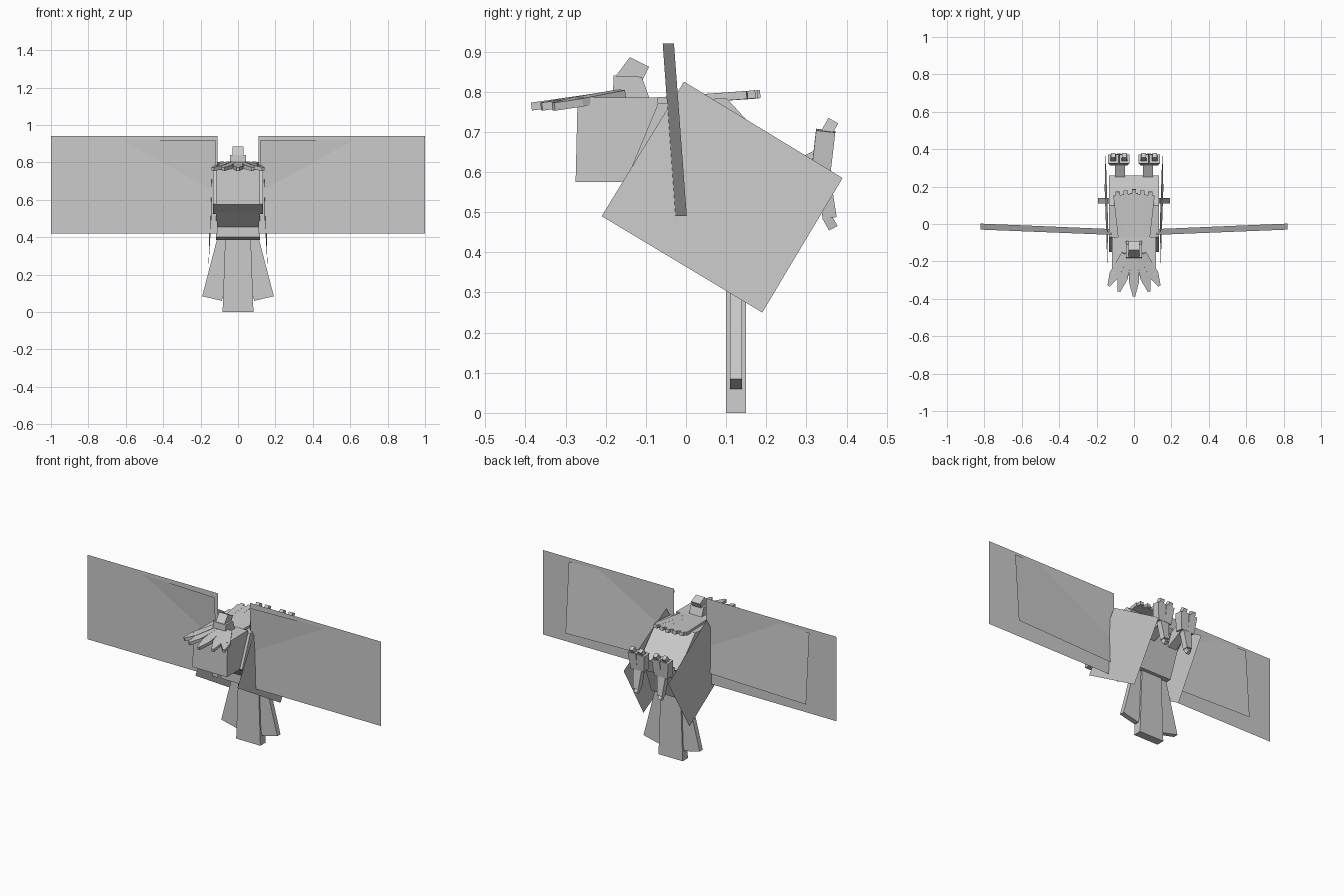
import bpy
from mathutils import Vector

cube = bpy.data.objects.get("Cube")
if cube:
    bpy.data.objects.remove(cube)

grey = bpy.data.materials.new("plain_grey")
grey.use_nodes = True
colour = (0.6, 0.6, 0.6, 1)
grey.diffuse_color = colour
grey.node_tree.nodes["Principled BSDF"].inputs["Base Color"].default_value = colour


def make(name, verts, faces):
    mesh = bpy.data.meshes.new(name)
    mesh.from_pydata([tuple(v) for v in verts], [], faces)
    mesh.materials.append(grey)
    obj = bpy.data.objects.new(name, mesh)
    bpy.context.collection.objects.link(obj)
    return obj


def prism(name, profile, half, x=0.0):
    """Side profile (y, z), listed clockwise from +x, extruded across x."""
    n = len(profile)
    verts = [(x + s * half, y, z) for s in (-1, 1) for y, z in profile]
    faces = [list(range(n)), list(range(2 * n - 1, n - 1, -1))]
    faces += [(i, i + n, (i + 1) % n + n, (i + 1) % n) for i in range(n)]
    return make(name, verts, faces)


def plank(name, start, end, w0, w1, thick, up):
    """Tapered bar from start to end; up is its thickness direction."""
    a, b, up = Vector(start), Vector(end), Vector(up)
    side = (b - a).cross(up).normalized()
    up = side.cross(b - a).normalized() * thick / 2
    verts = []
    for p, w in ((a, w0), (b, w1)):
        s = side * w / 2
        verts += [p - s - up, p + s - up, p + s + up, p - s + up]
    faces = [(3, 2, 1, 0), (4, 5, 6, 7)]
    faces += [(i, (i + 1) % 4, (i + 1) % 4 + 4, i + 4) for i in range(4)]
    return make(name, verts, faces)


def plate(name, corners):
    return make(name, corners, [range(len(corners))])


# Chest block, sloping body and lower belly
prism("chest", [(-0.275, 0.575), (-0.27, 0.785), (-0.07, 0.785), (-0.07, 0.575)], 0.117)
prism("upper_body", [(-0.15, 0.577), (-0.07, 0.77), (0.1, 0.785), (0.26, 0.61),
                     (0.2, 0.55), (-0.08, 0.524)], 0.133)
prism("lower_body", [(-0.1, 0.54), (0.25, 0.6), (0.17, 0.39), (0.04, 0.385),
                     (0.0, 0.4), (0.0, 0.455)], 0.117)

# Small head with a tilted cap
prism("head", [(-0.183, 0.78), (-0.18, 0.84), (-0.11, 0.837), (-0.09, 0.78)], 0.043)
prism("head_cap", [(-0.178, 0.835), (-0.14, 0.886), (-0.092, 0.862), (-0.108, 0.83)], 0.03)

# Fan of pointed feathers in front of the head
flat = (0, 0.1, 1)
for i, (x, y) in enumerate([(-0.135, -0.33), (-0.08, -0.36), (0, -0.385),
                            (0.08, -0.36), (0.135, -0.33)]):
    base = Vector((x * 0.35, -0.16, 0.795))
    tip = Vector((x, y, 0.763))
    bend = base.lerp(tip, 0.65)
    plank(f"fan_feather_{i}", base, bend, 0.04, 0.055, 0.02, flat)
    plank(f"fan_feather_tip_{i}", bend, tip, 0.055, 0.014, 0.02, flat)

# Row of back feathers, each with a short stepped end
for i in range(5):
    k = i - 2
    end = Vector((k * 0.044, 0.165 - 0.006 * abs(k), 0.792))
    plank(f"back_feather_{i}", (k * 0.034, -0.07, 0.776), end,
          0.035, 0.045, 0.02, (0, -0.1, 1))
    plank(f"back_feather_tip_{i}", end, end + Vector((0, 0.02, 0.002)),
          0.024, 0.024, 0.02, (0, -0.1, 1))

# Tail hanging straight down
plank("tail_middle", (0, 0.125, 0.42), (0, 0.125, 0), 0.135, 0.165, 0.05, (0, 1, 0))

for side, s in (("left", 1), ("right", -1)):
    plank(f"{side}_tail_feather", (s * 0.06, 0.125, 0.41), (s * 0.139, 0.125, 0.072),
          0.09, 0.108, 0.03, (0, 1, 0))

    # Wings: an upright sheet crossed by a smaller leaning sheet
    plate(f"{side}_wing_sheet", [(s * x, -0.038, z) for x, z in
          ((0.11, 0.42), (1, 0.42), (1, 0.94), (0.11, 0.94))])
    plate(f"{side}_wing_inner", [(s * x, y, z) for x, y, z in
          ((0.12, -0.027, 0.49), (0.82, 0.002, 0.49),
           (0.82, -0.03, 0.92), (0.12, -0.058, 0.92))])

    # Tilted sheet along the flank
    plate(f"{side}_flank_sheet", [(s * x, y, z) for x, y, z in
          ((0.138, -0.005, 0.825), (0.152, 0.39, 0.585),
           (0.157, 0.19, 0.25), (0.143, -0.21, 0.49))])

    # Leg, two upright toes and a hind toe, each with a claw
    fx = s * 0.081
    plank(f"{side}_leg", (s * 0.075, 0.22, 0.57), (s * 0.075, 0.33, 0.625),
          0.055, 0.055, 0.06, (0, 0, 1))
    for j in (-1, 1):
        tx = fx + j * 0.03
        plank(f"{side}_toe_{j}", (fx + j * 0.022, 0.336, 0.6), (tx, 0.348, 0.703),
              0.045, 0.055, 0.048, (0, 1, 0))
        plank(f"{side}_claw_{j}", (tx, 0.35, 0.698), (tx, 0.367, 0.728),
              0.03, 0.024, 0.028, (0, 1, 0))
    plank(f"{side}_hind_toe", (fx, 0.337, 0.62), (fx, 0.358, 0.485),
          0.06, 0.035, 0.035, (0, 1, 0))
    plank(f"{side}_hind_claw", (fx, 0.35, 0.49), (fx, 0.367, 0.46),
          0.03, 0.02, 0.024, (0, 1, 0))
